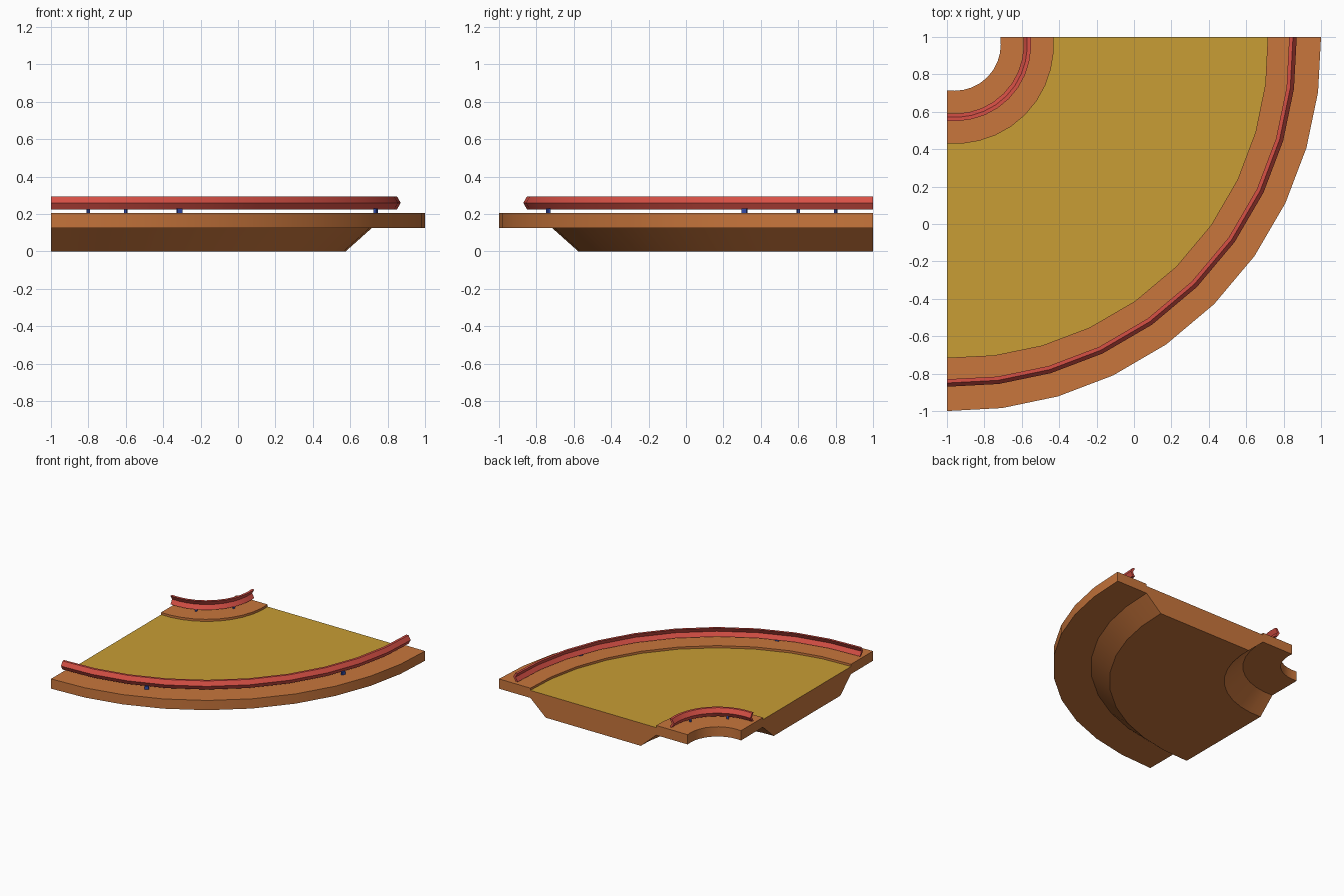
import bpy, bmesh
from math import sin, cos, pi, radians
from mathutils import Matrix, Vector

if "Cube" in bpy.data.objects:
    bpy.data.objects.remove(bpy.data.objects["Cube"])

SEGMENTS = 10


def material(name, rgb):
    m = bpy.data.materials.new(name)
    m.diffuse_color = (*rgb, 1)
    m.use_nodes = True
    m.node_tree.nodes["Principled BSDF"].inputs["Base Color"].default_value = m.diffuse_color
    return m


orange = material("curb_orange", (0.58, 0.18, 0.045))
yellow = material("road_yellow", (0.58, 0.34, 0.035))
red = material("rail_red", (0.68, 0.08, 0.06))
blue = material("post_blue", (0.03, 0.07, 0.4))


def on_curve(r, a, z):
    # slightly bulged quarter turn about the corner (-1, 1)
    r += 0.02 * sin(2 * a)
    return Vector((-1 + r * sin(a), 1 - r * cos(a), z))


def finish(bm, name, mats, smooth=True):
    bmesh.ops.recalc_face_normals(bm, faces=bm.faces)
    me = bpy.data.meshes.new(name)
    bm.to_mesh(me)
    bm.free()
    for m in mats:
        me.materials.append(m)
    ob = bpy.data.objects.new(name, me)
    bpy.context.collection.objects.link(ob)
    if smooth:
        bpy.ops.object.select_all(action='DESELECT')
        ob.select_set(True)
        bpy.context.view_layer.objects.active = ob
        bpy.ops.object.shade_smooth_by_angle(angle=radians(30))
    return ob


def sweep(name, profile, mats, accent_edge=None):
    # sweep a closed (radius, height) profile round the quarter turn
    bm = bmesh.new()
    rings = []
    for i in range(SEGMENTS + 1):
        a = pi / 2 * i / SEGMENTS
        a -= radians(0.9) * sin(4 * a)
        rings.append([bm.verts.new(on_curve(r, a, z)) for r, z in profile])
    n = len(profile)
    for p, q in zip(rings, rings[1:]):
        for j in range(n):
            k = (j + 1) % n
            f = bm.faces.new((p[j], p[k], q[k], q[j]))
            f.material_index = int(j == accent_edge)
    bm.faces.new(rings[0])
    bm.faces.new(rings[-1])
    return finish(bm, name, mats)


def post(name, r, a, width, depth):
    bm = bmesh.new()
    loc = on_curve(r, a, 0.217)
    bmesh.ops.create_cube(bm, size=1, matrix=Matrix.Translation(loc)
                          @ Matrix.Rotation(a, 4, 'Z')
                          @ Matrix.Diagonal((width, depth, 0.026, 1)))
    return finish(bm, name, [blue], smooth=False)


# track bed: two raised curbs, recessed road, tapered underside
sweep("track_bed", [
    (0.285, 0.205), (0.57, 0.205), (0.57, 0.187), (1.715, 0.187),
    (1.715, 0.205), (2.0, 0.205), (2.0, 0.125), (1.715, 0.125),
    (1.575, 0.0), (0.71, 0.0), (0.57, 0.125), (0.285, 0.125),
], [orange, yellow], accent_edge=2)

# guard rails: folded strips whose ridges point away from the road
fold = [(-0.018, 0.295), (0.002, 0.295), (0.022, 0.26),
        (0.002, 0.225), (-0.018, 0.225), (0.002, 0.26)]
for side, r, s in (("outer", 1.848, 1), ("inner", 0.43, -1)):
    sweep(side + "_rail", [(r + s * d, z) for d, z in fold], [red])

# posts under the rails
for i, (outer, inner) in enumerate(((21.6, 26.6), (68.4, 63.4)), 1):
    post(f"outer_post_{i}", 1.855, radians(outer), 0.03, 0.014)
    post(f"inner_post_{i}", 0.432, radians(inner), 0.014, 0.014)
